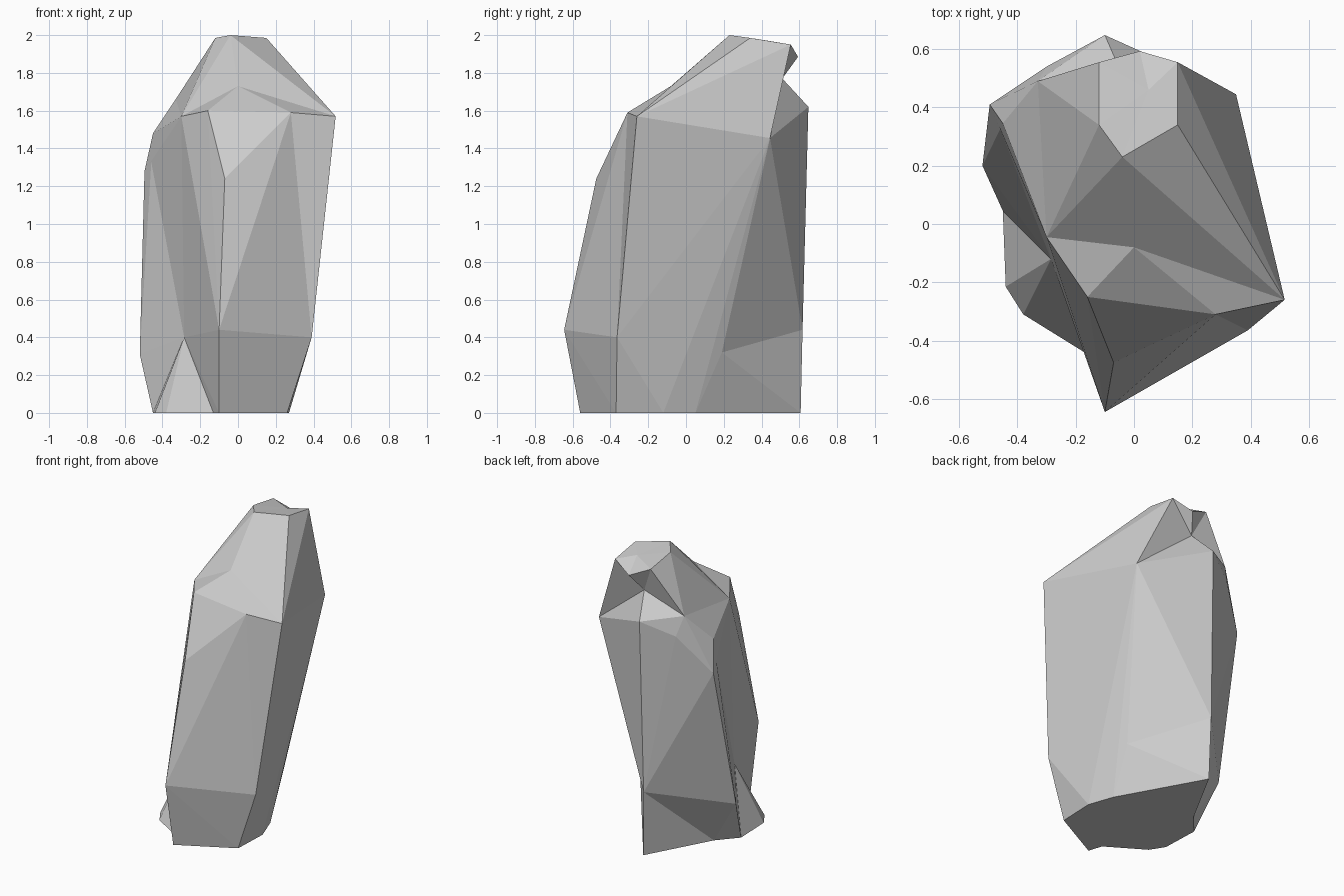
import bpy, bmesh

if "Cube" in bpy.data.objects:
    bpy.data.objects.remove(bpy.data.objects["Cube"])

# Corner points of the standing rock, shared between neighbouring chunks
P = {
    # crown
    'L': (-.04, .23, 2.0), 'M': (.15, .34, 1.985), 'N': (-.12, .34, 1.985),
    'C': (.15, .555, 1.95), 'O': (-.12, .555, 1.95), 'B': (.02, .593, 1.885),
    'c': (.05, .46, 1.966), 'Z': (-.04, .51, 1.77), 'J': (0, -.08, 1.73),
    # shoulders
    'P': (-.33, .49, 1.66), 'Q': (-.30, .54, 1.53), 'A': (-.10, .648, 1.62),
    'R': (-.495, .41, 1.28), 'S': (-.45, .345, 1.48), 'K': (-.30, -.045, 1.57),
    'I': (-.16, -.25, 1.60), 'F': (.28, -.31, 1.59), 'E': (.517, -.26, 1.57),
    'D': (.35, .445, 1.455), 'H': (-.07, -.475, 1.24),
    # waist
    'G': (-.10, -.645, .44), 'X': (-.285, -.12, .40), 'T': (-.52, .20, .31),
    'a': (-.11, .617, .44), 'd': (.215, .19, .32), 'e': (.39, -.365, .40),
    # base
    'f': (-.10, -.56, 0), 'g': (.26, -.37, 0), 'h': (.27, -.12, 0),
    'i': (.21, .05, 0), 'j': (-.10, .607, 0), 'b': (-.335, .175, 0),
    'u': (-.45, .045, 0), 'v': (-.44, -.215, 0), 'w': (-.38, -.31, 0),
    'y': (-.13, -.465, 0),
}


def chunk(name, corners):
    """Faceted convex rock chunk wrapped around the named corners."""
    bm = bmesh.new()
    for c in corners:
        bm.verts.new(P[c])
    bmesh.ops.convex_hull(bm, input=bm.verts[:])
    loose = [v for v in bm.verts if not v.link_faces]
    bmesh.ops.delete(bm, geom=loose, context='VERTS')
    bmesh.ops.recalc_face_normals(bm, faces=bm.faces[:])
    mesh = bpy.data.meshes.new(name)
    bm.to_mesh(mesh)
    bm.free()
    obj = bpy.data.objects.new(name, mesh)
    bpy.context.collection.objects.link(obj)
    return obj


# Overlapping chunks leave the natural creases between them
chunk("rock_front_body", "GHIFXKeDAadfghiy")
chunk("rock_right_shoulder", "EFIJKeDdAah")
chunk("rock_left_shoulder", "KXSRQPZADa")
chunk("rock_left_body", "XSTRQADaubi")
chunk("rock_back_base", "ajbidyh")
chunk("rock_crown_left", "LNOcZPKJ")
chunk("rock_crown_right", "LMCcEJDZ")
chunk("rock_crown_lip_right", "CBcZ")
chunk("rock_crown_lip_left", "OBcZ")
chunk("rock_foot", "Xuvwyihb")
